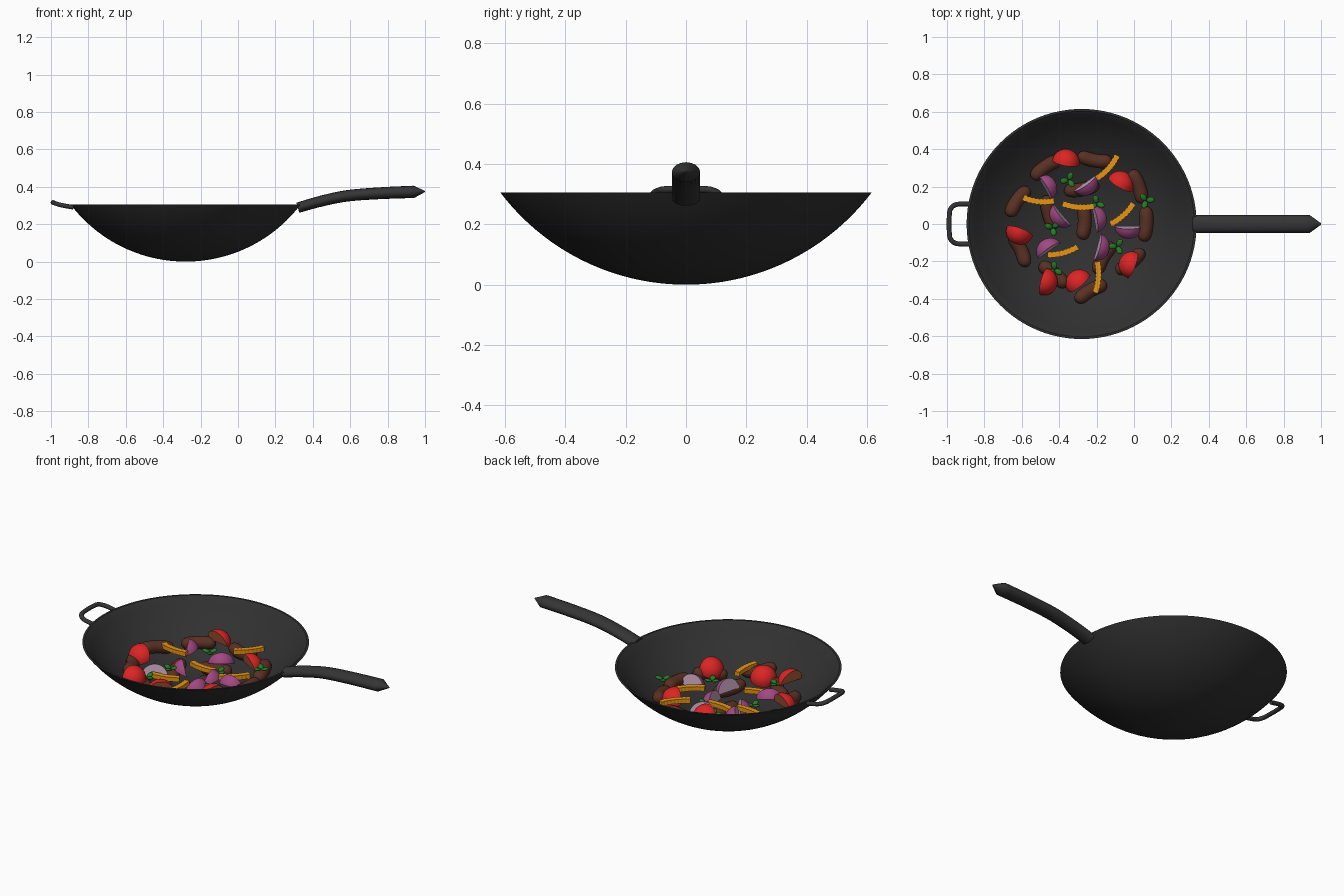
import bpy, bmesh, random
from math import sin, cos, pi, sqrt, radians, asin
from mathutils import Vector, Matrix

random.seed(4)
cube = bpy.data.objects.get("Cube")
if cube:
    bpy.data.objects.remove(cube, do_unlink=True)

PAN_X, RIM, R = -0.28, 0.615, 0.772      # bowl centre, rim radius, sphere radius


def material(name, *rgb):
    m = bpy.data.materials.new(name)
    m.use_nodes = True
    m.diffuse_color = (*rgb, 1)
    m.node_tree.nodes["Principled BSDF"].inputs["Base Color"].default_value = (*rgb, 1)
    return m


IRON = material("black iron", 0.03, 0.03, 0.03)
GRIP = material("dark handle", 0.035, 0.035, 0.035)
BROWN = material("browned meat", 0.1, 0.03, 0.017)
RED = material("tomato red", 0.72, 0.018, 0.018)
FLESH = material("tomato flesh", 0.5, 0.12, 0.05)
PURPLE = material("onion purple", 0.36, 0.065, 0.23)
PALE = material("onion pale", 0.55, 0.36, 0.5)
ORANGE = material("pepper orange", 0.85, 0.32, 0.008)
GREEN = material("herb green", 0.02, 0.19, 0.02)


def finish(name, bm, mats, sharp=40):
    bmesh.ops.recalc_face_normals(bm, faces=bm.faces)
    me = bpy.data.meshes.new(name)
    for f in bm.faces:
        f.smooth = True
    bm.to_mesh(me)
    bm.free()
    me.set_sharp_from_angle(angle=radians(sharp))
    for m in mats:
        me.materials.append(m)
    ob = bpy.data.objects.new(name, me)
    bpy.context.collection.objects.link(ob)
    return ob


def floor(x, y):
    """Height of the bowl at a point."""
    return R - sqrt(R * R - (x - PAN_X) ** 2 - y * y)


def loft(name, stations, mat, sides=16, turn=0.0, sharp=40):
    """Skin elliptical rings (point, half width, half height) along a path."""
    bm = bmesh.new()
    pts = [Vector(s[0]) for s in stations]
    rings = []
    for i, (p, w, h) in enumerate(stations):
        t = (pts[min(i + 1, len(pts) - 1)] - pts[max(i - 1, 0)]).normalized()
        side = Vector((0, 0, 1)).cross(t).normalized()
        up = t.cross(side)
        angs = [2 * pi * k / sides + turn for k in range(sides)]
        rings.append([bm.verts.new(pts[i] + side * w * cos(a) + up * h * sin(a)) for a in angs])
    for a, b in zip(rings, rings[1:]):
        for k in range(sides):
            j = (k + 1) % sides
            bm.faces.new((a[k], a[j], b[j], b[k]))
    bm.faces.new(rings[0])
    bm.faces.new(rings[-1])
    return finish(name, bm, [mat], sharp)


def smooth_path(ctrl, steps=6):
    """Catmull-Rom points through the control points."""
    c = [Vector(p) for p in ctrl]
    c = [2 * c[0] - c[1]] + c + [2 * c[-1] - c[-2]]
    out = []
    for a, b, d, e in zip(c, c[1:], c[2:], c[3:]):
        for i in range(steps):
            t = i / steps
            out.append(0.5 * (2 * b + (d - a) * t + (2 * a - 5 * b + 4 * d - e) * t * t
                              + (3 * b - a - 3 * d + e) * t ** 3))
    return out + [c[-2]]


def wedge(name, x, y, facing, r, opening, lift, height, mats):
    """Slice of a ball: round skin plus two flat cut faces."""
    bm = bmesh.new()
    n, m = 18, 10
    mid, half = radians(lift), radians(opening) / 2
    poles = [bm.verts.new((r, 0, 0)), bm.verts.new((-r, 0, 0))]
    rows = []
    for j in range(m + 1):
        a = mid - half + 2 * half * j / m
        arc = [bm.verts.new((r * cos(p), r * sin(p) * cos(a), r * sin(p) * sin(a)))
               for p in (pi * i / n for i in range(1, n))]
        rows.append([poles[0]] + arc + [poles[1]])
    for a, b in zip(rows, rows[1:]):
        for i in range(n):
            bm.faces.new(list(dict.fromkeys((a[i], a[i + 1], b[i + 1], b[i]))))
    for row in (rows[0], rows[-1]):
        bm.faces.new(row).material_index = 1
    ob = finish(name, bm, mats)
    turn = Matrix.Rotation(radians(facing - 90), 4, 'Z')
    centre = turn @ Vector((0, cos(mid), sin(mid))) * r * 0.5
    ob.data.transform(Matrix.Translation(Vector((x, y, floor(x, y) + height)) - centre) @ turn)


# Bowl: thin shell spun from two arcs
bm = bmesh.new()
top, N = asin(RIM / R), 24
arc = [(R * sin(top * i / N), R - R * cos(top * i / N)) for i in range(N + 1)]
r_in = R - 0.014
top_in = asin((RIM - 0.012) / r_in)
arc += [(r_in * sin(top_in * i / N), R - r_in * cos(top_in * i / N)) for i in range(N, -1, -1)]
arc[N + 1] = (arc[N + 1][0], arc[N][1])
vs = [bm.verts.new((PAN_X + a, 0, z)) for a, z in arc]
es = [bm.edges.new(p) for p in zip(vs, vs[1:])]
bmesh.ops.spin(bm, geom=vs + es, cent=(PAN_X, 0, 0), axis=(0, 0, 1), angle=2 * pi, steps=96)
bmesh.ops.remove_doubles(bm, verts=bm.verts, dist=0.0001)
finish("bowl", bm, [IRON])

# Long handle with a tapered tip
path = smooth_path([(0.32, 0, 0.288), (0.44, 0, 0.322), (0.58, 0, 0.351), (0.75, 0, 0.365), (0.94, 0, 0.373)])
loft("long_handle", [(p, 0.047, 0.028 + 0.005 * i / len(path)) for i, p in enumerate(path)]
     + [((1.0, 0, 0.375), 0.004, 0.003)], GRIP)

# Loop handle on the opposite side
half = [(-0.88, 0.108, 0.29), (-0.95, 0.104, 0.303), (-0.981, 0.08, 0.313), (-0.988, 0.035, 0.316)]
path = smooth_path(half + [(x, -y, z) for x, y, z in reversed(half)])
loft("loop_handle", [(p, 0.013, 0.012) for p in path], GRIP, 12)

# Curved browned pieces lying on the bowl: x, y, angle
meat = [(-.47, .3, 35), (-.21, .345, -10), (-.62, .12, 55), (-.27, .01, 88), (.06, 0, 86),
        (-.61, -.14, -65), (.02, .2, -70), (-.43, -.27, -40), (-.23, -.36, 30), (-.02, -.2, 40),
        (-.28, .19, 10), (-.16, -.18, 60), (-.45, .06, 105)]
for n, (x, y, ang) in enumerate(meat):
    d = Vector((cos(radians(ang)), sin(radians(ang)), 0))
    side = Vector((-d.y, d.x, 0))
    bow = random.choice((-1, 1)) * 0.016
    st = []
    for i in range(17):
        u = -cos(pi * i / 16)
        p = Vector((x, y, 0)) + d * u * 0.092 + side * bow * (u * u - 0.4)
        p.z = floor(p.x, p.y) + 0.045
        r = 0.004 + 0.035 * sqrt(max(0, 1 - abs(u) ** 5)) * (0.93 + 0.07 * abs(u))
        st.append((p, r, r * 0.95))
    loft(f"meat_piece_{n + 1}", st, BROWN, 14, sharp=80)

# Tomato wedges: x, y, direction of the round skin
for n, (x, y, a) in enumerate([(-.36, .355, 80), (-.06, .235, 60), (-.62, -.065, 250),
                               (-.455, -.315, 345), (-.31, -.295, 130), (-.035, -.21, 160)]):
    wedge(f"tomato_wedge_{n + 1}", x, y, a, 0.073, 125, 42, 0.088, [RED, FLESH])

# Onion wedges
for n, (x, y, a) in enumerate([(-.46, .205, 30), (-.25, .2, 305), (-.4, .035, 220), (-.19, .03, 10),
                               (-.03, -.035, 270), (-.465, -.125, 125), (-.175, -.13, 345)]):
    wedge(f"onion_wedge_{n + 1}", x, y, a, 0.073, 55, 50, 0.1, [PURPLE, PALE])

# Crinkled pepper strips: square section with a rippled width
for n, (x, y, ang) in enumerate([(-.14, .3, 48), (-.51, .125, -6), (-.3, .095, -5),
                                 (-.06, .05, 42), (-.38, -.15, 15), (-.195, -.285, 86)]):
    d = Vector((cos(radians(ang)), sin(radians(ang)), 0))
    side = Vector((-d.y, d.x, 0))
    st = []
    for i in range(33):
        u = i / 16 - 1
        p = Vector((x, y, floor(x, y) + 0.105)) + d * u * 0.083 + side * 0.012 * (u * u - 0.4)
        w = 0.021 + (0.0025 if i // 2 % 2 else -0.001)
        st.append((p, w, 0.018))
    loft(f"pepper_strip_{n + 1}", st, ORANGE, 4, pi / 4, 30)

# Herb sprigs: small flattened leaflets
for n, (x, y) in enumerate([(-.35, .235), (.065, .125), (-.435, -.02), (-.09, -.12), (-.425, -.245), (-.2, .11)]):
    bm = bmesh.new()
    start = random.uniform(0, 2 * pi)
    for k in range(3):
        a = start + k * 2 * pi / 3
        mat = (Matrix.Translation((x + 0.023 * cos(a), y + 0.023 * sin(a), floor(x, y) + 0.1))
               @ Matrix.Rotation(a, 4, 'Z') @ Matrix.Rotation(-0.3, 4, 'Y')
               @ Matrix.Diagonal((0.023, 0.016, 0.008, 1)))
        bmesh.ops.create_icosphere(bm, subdivisions=2, radius=1, matrix=mat)
    finish(f"herb_sprig_{n + 1}", bm, [GREEN], 80)
